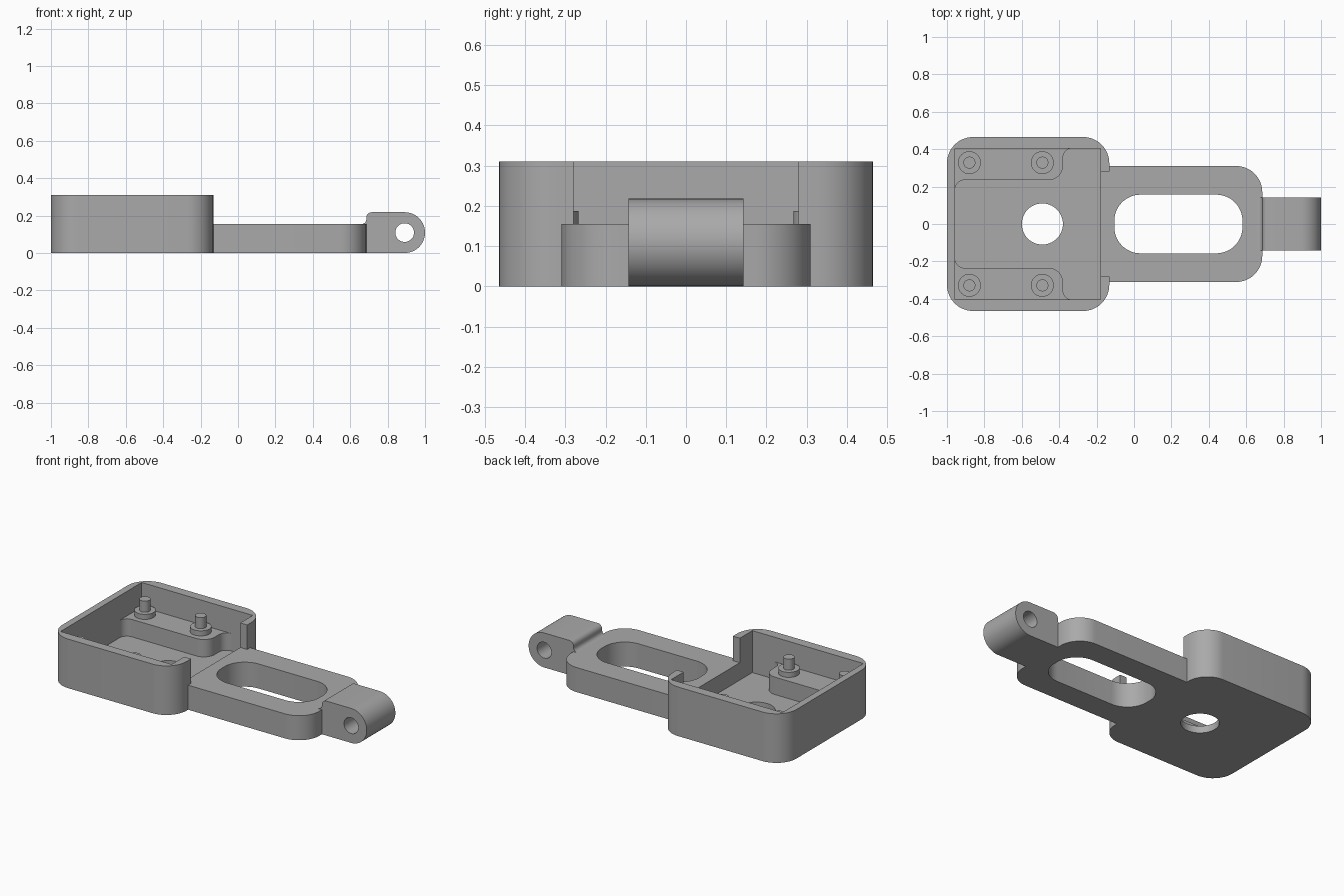
import bpy, bmesh
from math import cos, sin, radians

if "Cube" in bpy.data.objects:
    bpy.data.objects.remove(bpy.data.objects["Cube"])

grey = bpy.data.materials.new("plain grey")
grey.use_nodes = True
grey.diffuse_color = (0.4, 0.4, 0.4, 1)
grey.node_tree.nodes["Principled BSDF"].inputs["Base Color"].default_value = (0.4, 0.4, 0.4, 1)

WALL_TOP, DECK, FLOOR = 0.31, 0.155, 0.045
HOLE_X = -0.49


def arc(cx, cy, r, start, end, steps=12):
    angles = [radians(start + (end - start) * i / steps) for i in range(steps + 1)]
    return [(cx + r * cos(a), cy + r * sin(a)) for a in angles]


def rounded(x0, x1, half, left_r, right_r):
    """Rectangle outline with its own corner radius at each end."""
    pts = []
    for x, y, r, a in ((x1 - right_r, half - right_r, right_r, 0),
                       (x0 + left_r, half - left_r, left_r, 90),
                       (x0 + left_r, left_r - half, left_r, 180),
                       (x1 - right_r, right_r - half, right_r, 270)):
        pts += arc(x, y, r, a, a + 90) if r else [(x, y)]
    return pts


def circle(x, y, r):
    return arc(x, y, r, 0, 360, 48)[:-1]


def prism(name, outline, lo, hi, along_y=False):
    """Extrude an outline along z, or along y when it is a side profile."""
    bm = bmesh.new()
    place = (lambda p, h: (p[0], h, p[1])) if along_y else (lambda p, h: (p[0], p[1], h))
    low = [bm.verts.new(place(p, lo)) for p in outline]
    high = [bm.verts.new(place(p, hi)) for p in outline]
    bm.faces.new(low)
    bm.faces.new(high)
    for i in range(len(low)):
        bm.faces.new((low[i - 1], low[i], high[i], high[i - 1]))
    bmesh.ops.recalc_face_normals(bm, faces=bm.faces)
    mesh = bpy.data.meshes.new(name)
    bm.to_mesh(mesh)
    bm.free()
    mesh.materials.append(grey)
    obj = bpy.data.objects.new(name, mesh)
    bpy.context.collection.objects.link(obj)
    return obj


def activate(obj):
    bpy.ops.object.select_all(action='DESELECT')
    obj.select_set(True)
    bpy.context.view_layer.objects.active = obj


def cut(obj, *cutters):
    for cutter in cutters:
        cutter.hide_render = True
        mod = obj.modifiers.new("cut", 'BOOLEAN')
        mod.operation, mod.solver, mod.object = 'DIFFERENCE', 'EXACT', cutter
        activate(obj)
        bpy.ops.object.modifier_apply(modifier=mod.name)
        bpy.data.objects.remove(cutter)


# Open tray with a cable hole in the floor and a gap in the wall by the arm
tray = prism("tray", rounded(-1, -0.132, 0.465, 0.14, 0.14), 0, WALL_TOP)
cut(tray,
    prism("cavity", rounded(-0.957, -0.18, 0.405, 0, 0), FLOOR, 0.5),
    prism("wall_gap", rounded(-0.3, 0, 0.28, 0, 0), DECK, 0.5),
    prism("floor_hole", circle(HOLE_X, 0, 0.11), -0.1, 0.1))

# Arm with a long rounded slot
arm = prism("arm", rounded(-0.132, 0.686, 0.31, 0, 0.14), 0, DECK)
cut(arm, prism("slot", rounded(-0.105, 0.58, 0.157, 0.14, 0.14), -0.1, 0.3))

# Hinge lug: side profile with a round nose and a fillet on to the arm
R = 0.109
profile = [(0.686, 0)] + arc(1 - R, R, R, -90, 90, 32)
profile += arc(0.716, 2 * R - 0.03, 0.03, 90, 180, 8)
profile += arc(0.661, DECK + 0.025, 0.025, 0, -90, 8) + [(0.686, DECK)]
lug = prism("hinge_lug", profile, -0.143, 0.143, along_y=True)
cut(lug, prism("pin_hole", circle(1 - R, R, 0.05), -0.3, 0.3, along_y=True))

parts = [tray, arm, lug]

# Side ledges, each carrying two stepped locating pins
for side, word in ((1, "left"), (-1, "right")):
    edge = [(-0.957, 0.405)] + arc(-0.907, 0.185, 0.05, 180, 90, 8)
    edge += arc(-0.455, 0.31, 0.075, -90, 0, 8) + arc(-0.33, 0.355, 0.05, 180, 90, 8)
    parts.append(prism(word + "_ledge", [(x, y * side) for x, y in edge], FLOOR, DECK))
    for x, spot in ((-0.88, "outer"), (HOLE_X, "inner")):
        name = f"{word}_{spot}_"
        parts.append(prism(name + "boss", circle(x, 0.328 * side, 0.061), DECK, 0.187))
        parts.append(prism(name + "pin", circle(x, 0.328 * side, 0.032), 0.187, 0.257))

for obj in parts:
    activate(obj)
    bpy.ops.object.shade_smooth_by_angle(angle=radians(30))
